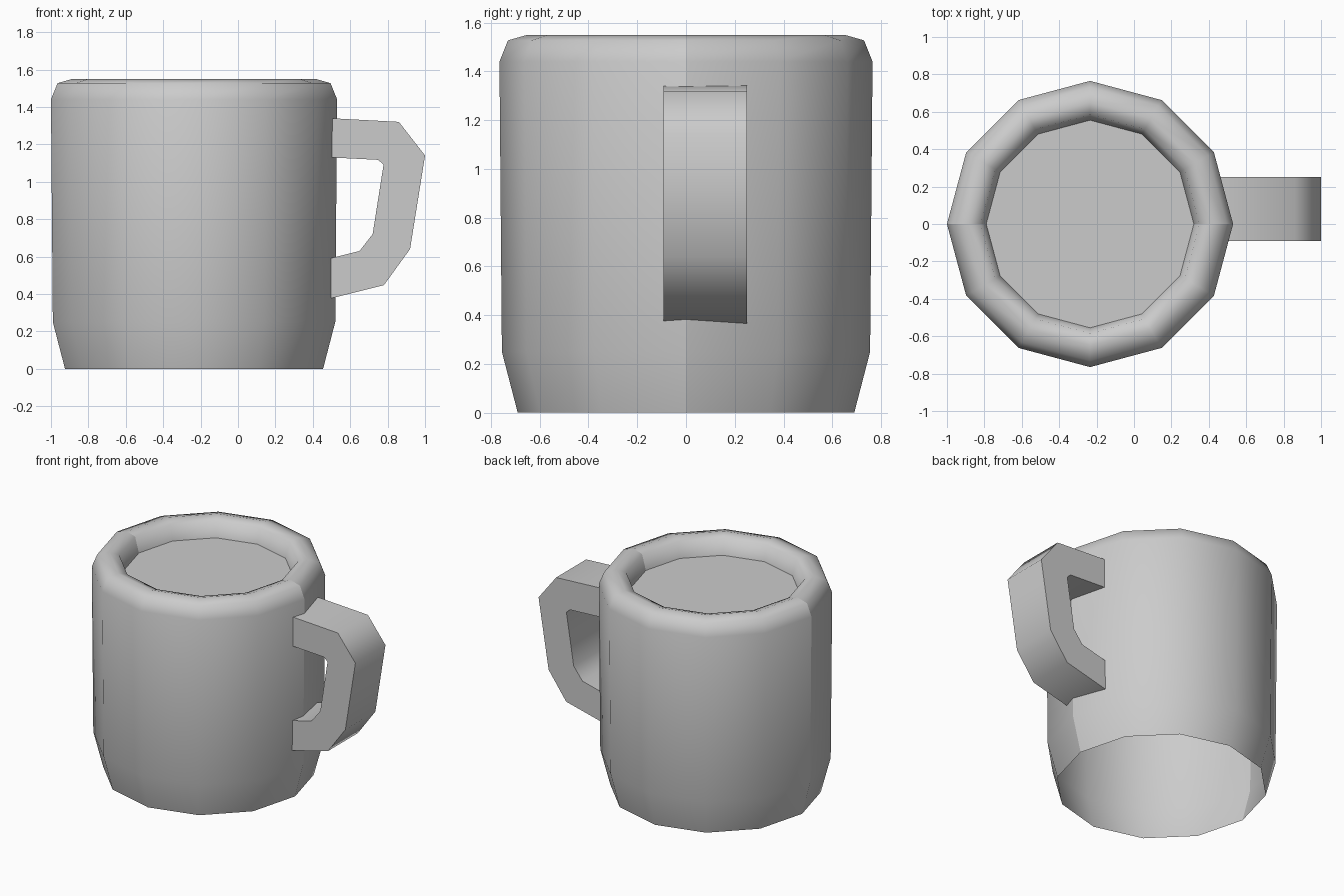
import bpy, bmesh, math

default = bpy.data.objects.get("Cube")
if default:
    bpy.data.objects.remove(default, do_unlink=True)

CENTER_X = -0.235
SIDES = 12

grey = bpy.data.materials.new("plain_grey")
grey.use_nodes = True
colour = (0.6, 0.6, 0.6, 1)
grey.diffuse_color = colour
grey.node_tree.nodes["Principled BSDF"].inputs["Base Color"].default_value = colour


def finish(name, bm, smooth_angle=None):
    mesh = bpy.data.meshes.new(name)
    bm.to_mesh(mesh)
    bm.free()
    mesh.materials.append(grey)
    obj = bpy.data.objects.new(name, mesh)
    bpy.context.collection.objects.link(obj)
    if smooth_angle:
        bpy.ops.object.select_all(action="DESELECT")
        obj.select_set(True)
        bpy.context.view_layer.objects.active = obj
        bpy.ops.object.shade_smooth_by_angle(angle=math.radians(smooth_angle))
    return obj


def ring_point(radius, z, step):
    a = math.tau * step / SIDES
    return (CENTER_X + radius * math.cos(a), radius * math.sin(a), z)


# Wall and rolled rim, turned as two halves that meet at y = 0; open underneath
wall_profile = [(0.69, 0), (0.755, 0.25), (0.765, 1.44), (0.73, 1.527),
                (0.65, 1.55), (0.585, 1.53), (0.555, 1.42)]
for name, start in (("back_wall", 0), ("front_wall", SIDES // 2)):
    bm = bmesh.new()
    columns = [[bm.verts.new(ring_point(r, z, start + i)) for r, z in wall_profile]
               for i in range(SIDES // 2 + 1)]
    for a, b in zip(columns, columns[1:]):
        for j in range(len(wall_profile) - 1):
            bm.faces.new((a[j], b[j], b[j + 1], a[j + 1]))
    finish(name, bm, 75)

# Flat drink surface inside the rim
bm = bmesh.new()
bm.faces.new([bm.verts.new(ring_point(0.555, 1.42, i)) for i in range(SIDES)])
finish("drink_surface", bm)

# Handle: side outline extruded across y, its ends sunk into the wall
outer = [(0.43, 1.343), (0.86, 1.32), (1.0, 1.14), (0.92, 0.64), (0.78, 0.447), (0.43, 0.36)]
inner = [(0.43, 1.133), (0.75, 1.117), (0.778, 1.09), (0.72, 0.72), (0.65, 0.63), (0.43, 0.575)]
bm = bmesh.new()
outline = outer + inner[::-1]
side = bm.faces.new([bm.verts.new((x, -0.092, z)) for x, z in outline])
extruded = bmesh.ops.extrude_face_region(bm, geom=[side], use_keep_orig=True)
moved = [v for v in extruded["geom"] if isinstance(v, bmesh.types.BMVert)]
bmesh.ops.translate(bm, verts=moved, vec=(0, 0.342, 0))
bmesh.ops.recalc_face_normals(bm, faces=bm.faces)
finish("handle", bm, 60)
